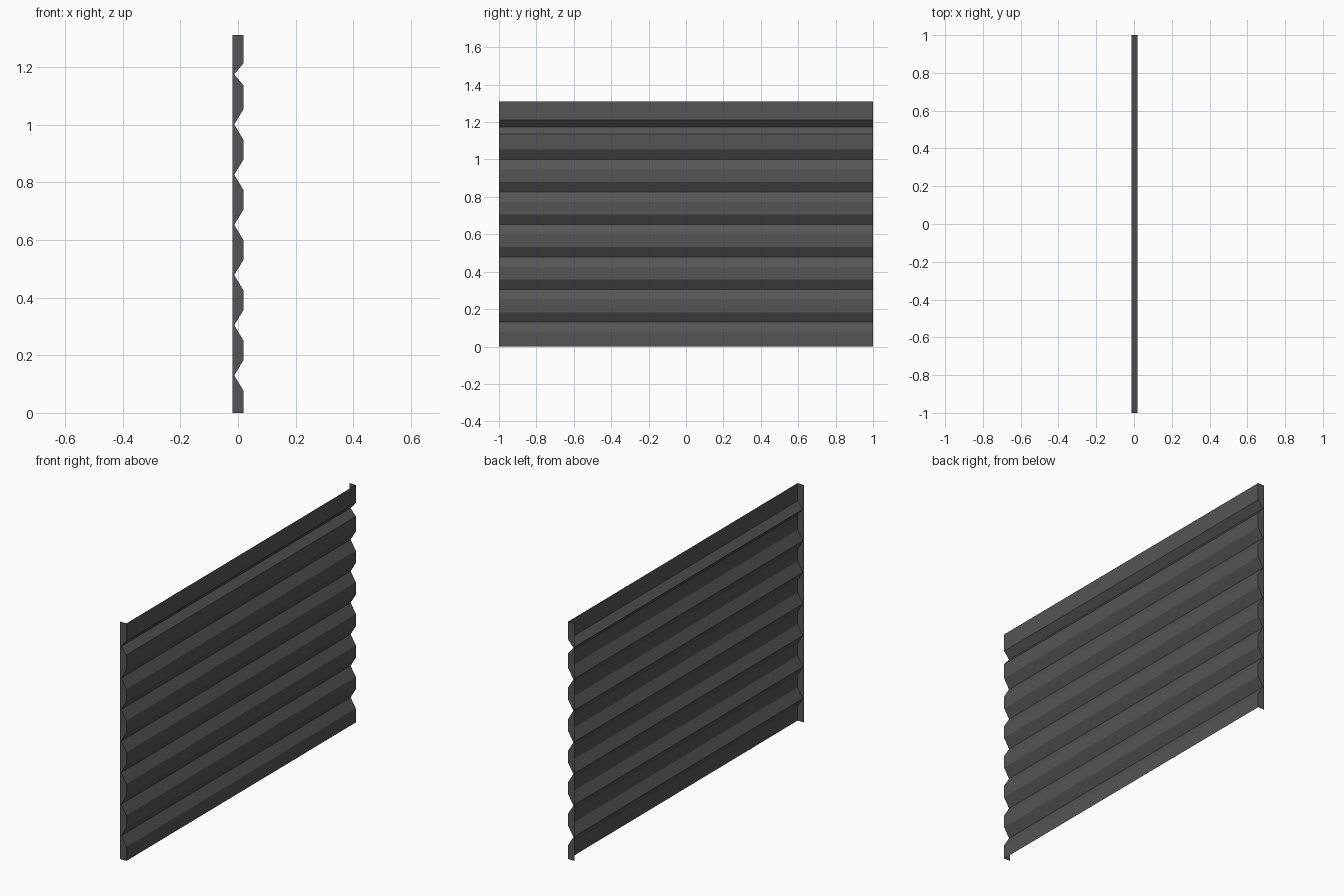
import bpy, bmesh

if "Cube" in bpy.data.objects:
    bpy.data.objects.remove(bpy.data.objects["Cube"])

FRONT, NOTCH, BACK = 0.019, -0.013, -0.019   # x positions
HEIGHT, HALF = 1.31, 1.0
PITCH, FIRST = 0.174, 0.13                   # groove spacing, first groove height

mat = bpy.data.materials.new("dark grey metal")
mat.diffuse_color = (0.09, 0.09, 0.09, 1)
mat.use_nodes = True
mat.node_tree.nodes["Principled BSDF"].inputs["Base Color"].default_value = mat.diffuse_color

# corrugated profile, bottom to top (x, z)
profile = [(FRONT, 0.0)]
for i in range(7):
    z = FIRST + PITCH * i
    w = 0.053 if i < 6 else 0.038            # top groove is narrower
    profile += [(FRONT, z - w), (NOTCH, z), (FRONT, z + w)]
profile.append((FRONT, HEIGHT))


def make_object(name, build):
    bm = bmesh.new()
    build(bm)
    mesh = bpy.data.meshes.new(name)
    bm.to_mesh(mesh)
    bm.free()
    mesh.materials.append(mat)
    obj = bpy.data.objects.new(name, mesh)
    bpy.context.collection.objects.link(obj)
    return obj


# open-backed corrugated sheet, facing +x
def sheet(bm):
    a = [bm.verts.new((x, -HALF, z)) for x, z in profile]
    b = [bm.verts.new((x, HALF, z)) for x, z in profile]
    for i in range(len(profile) - 1):
        bm.faces.new((a[i], b[i], b[i + 1], a[i + 1]))


# flat end plate following the corrugation, straight at the back
def end_plate(side):
    def build(bm):
        outline = profile + [(BACK, HEIGHT)]
        # back points level with each groove keep the plate in clean quads
        front = [bm.verts.new((x, side * HALF, z)) for x, z in profile]
        back = [bm.verts.new((BACK, side * HALF, z)) for x, z in profile]
        for i in range(len(profile) - 1):
            f = [back[i], front[i], front[i + 1], back[i + 1]]
            bm.faces.new(f if side < 0 else f[::-1])
    return build


make_object("corrugated_sheet", sheet)
make_object("front_end_plate", end_plate(-1))
make_object("back_end_plate", end_plate(1))
